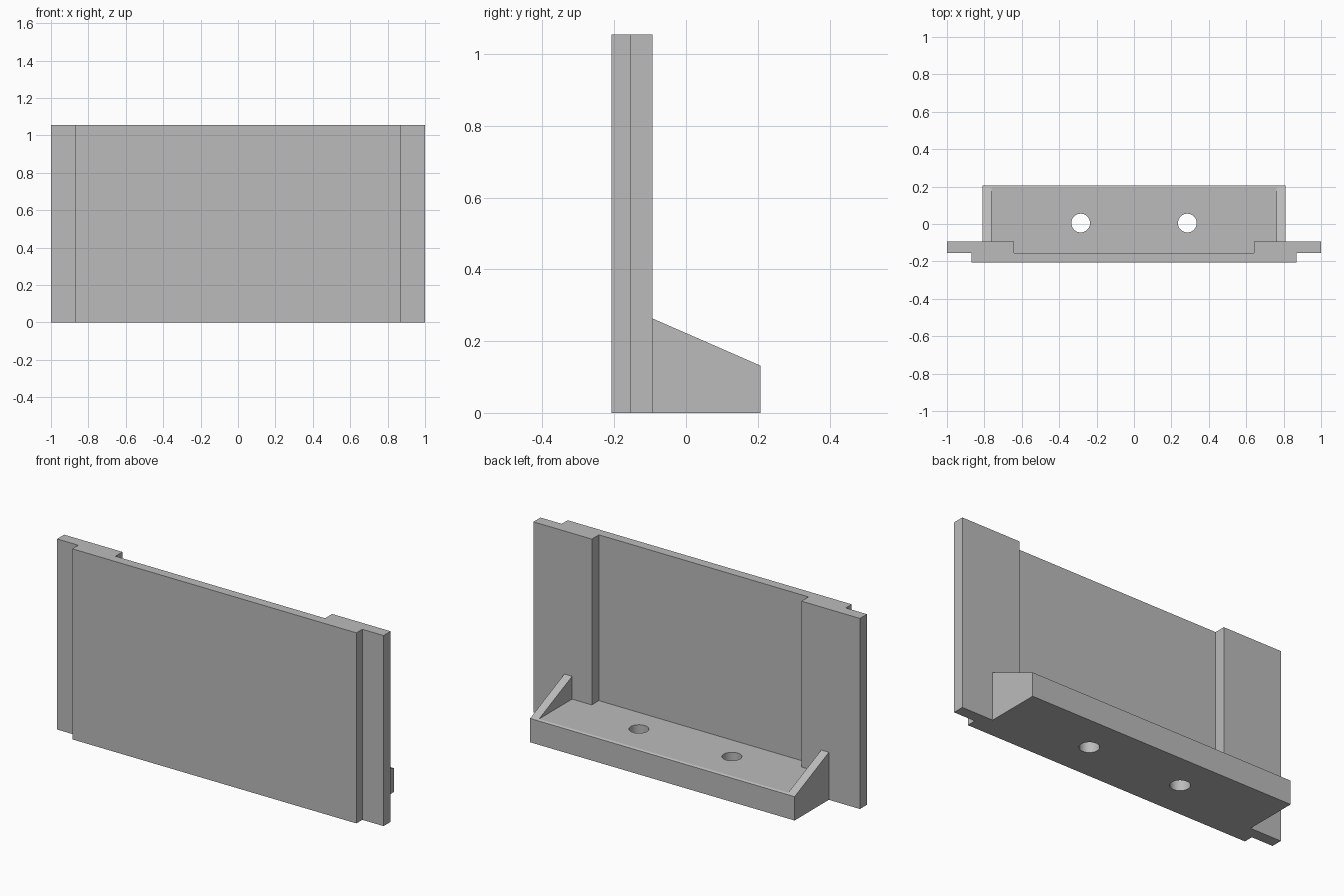
import bpy, bmesh
from mathutils import Vector

cube = bpy.data.objects.get("Cube")
if cube:
    bpy.data.objects.remove(cube)

grey = bpy.data.materials.new("light grey")
grey.use_nodes = True
grey.diffuse_color = (0.5, 0.5, 0.5, 1)
grey.node_tree.nodes["Principled BSDF"].inputs["Base Color"].default_value = (0.5, 0.5, 0.5, 1)


def extrude(name, points, depth):
    """Prism from a closed outline of 3D points, pushed along depth."""
    bm = bmesh.new()
    face = bm.faces.new([bm.verts.new(p) for p in points])
    grown = bmesh.ops.extrude_face_region(bm, geom=[face])["geom"]
    bmesh.ops.translate(bm, vec=Vector(depth),
                        verts=[g for g in grown if isinstance(g, bmesh.types.BMVert)])
    bmesh.ops.recalc_face_normals(bm, faces=bm.faces)
    mesh = bpy.data.meshes.new(name)
    bm.to_mesh(mesh)
    bm.free()
    mesh.materials.append(grey)
    obj = bpy.data.objects.new(name, mesh)
    bpy.context.collection.objects.link(obj)
    return obj


def boolean(target, other, operation):
    """Apply a boolean and drop the helper object."""
    mod = target.modifiers.new(operation, 'BOOLEAN')
    mod.operation, mod.object, mod.solver = operation, other, 'EXACT'
    bpy.context.view_layer.objects.active = target
    bpy.ops.object.modifier_apply(modifier=mod.name)
    bpy.data.objects.remove(other)


FRONT, STEP, REAR, BACK = -0.207, -0.155, -0.093, 0.207
HEIGHT, SHELF = 1.055, 0.137

# Upright panel: stepped plan outline with a thicker wing at each end
half = [(0.87, FRONT), (0.87, STEP), (1.0, STEP), (1.0, REAR), (0.642, REAR), (0.642, STEP)]
plan = half + [(-x, y) for x, y in reversed(half)]
bracket = extrude("panel_bracket", [(x, y, 0) for x, y in plan], (0, 0, HEIGHT))

# Shelf with a slightly sloped rear lip
lip = [(-0.18, 0), (BACK, 0), (BACK, 0.132), (0.195, SHELF), (-0.18, SHELF)]
shelf = extrude("shelf", [(-0.785, y, z) for y, z in lip], (1.57, 0, 0))

# Sloped gusset at each end of the shelf
side = [(-0.12, 0), (BACK, 0), (BACK, 0.132), (REAR, 0.263), (-0.12, 0.263)]
for name, x in (("left_gusset", 0.763), ("right_gusset", -0.81)):
    gusset = extrude(name, [(x, y, z) for y, z in side], (0.047, 0, 0))
    boolean(shelf, gusset, 'UNION')
boolean(bracket, shelf, 'UNION')

# Two screw holes through the shelf
for x in (-0.285, 0.285):
    bpy.ops.mesh.primitive_cylinder_add(vertices=48, radius=0.05, depth=0.6, location=(x, 0.005, 0))
    drill = bpy.context.object
    drill.data.materials.append(grey)
    boolean(bracket, drill, 'DIFFERENCE')

# Smooth hole walls, sharp edges elsewhere
bpy.ops.object.select_all(action='DESELECT')
bracket.select_set(True)
bpy.context.view_layer.objects.active = bracket
bpy.ops.object.shade_smooth_by_angle(angle=0.3)
